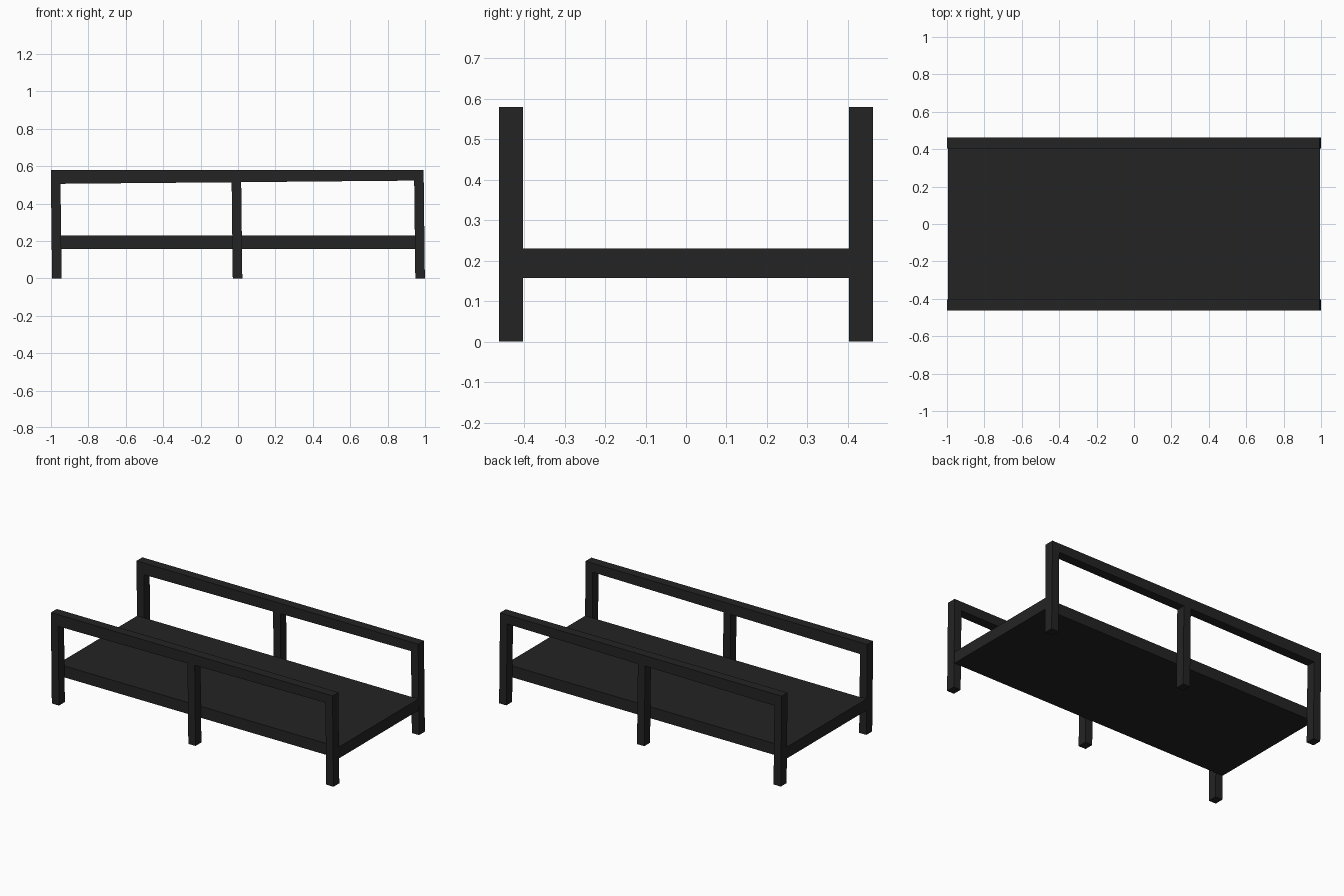
import bpy, bmesh

if "Cube" in bpy.data.objects:
    bpy.data.objects.remove(bpy.data.objects["Cube"])

black = bpy.data.materials.new("charcoal black")
black.diffuse_color = (0.0175, 0.0175, 0.0175, 1)
black.use_nodes = True
black.node_tree.nodes["Principled BSDF"].inputs["Base Color"].default_value = black.diffuse_color


def prism(name, profile, y0, y1):
    """Extrude an x-z outline from y0 to y1."""
    bm = bmesh.new()
    face = bm.faces.new([bm.verts.new((x, y0, z)) for x, z in profile])
    ext = bmesh.ops.extrude_face_region(bm, geom=[face])
    moved = [v for v in ext["geom"] if isinstance(v, bmesh.types.BMVert)]
    bmesh.ops.translate(bm, verts=moved, vec=(0, y1 - y0, 0))
    bmesh.ops.recalc_face_normals(bm, faces=bm.faces)
    mesh = bpy.data.meshes.new(name)
    bm.to_mesh(mesh)
    bm.free()
    mesh.materials.append(black)
    obj = bpy.data.objects.new(name, mesh)
    bpy.context.collection.objects.link(obj)
    return obj


# flat platform between the two side frames
prism("platform", [(-0.995, 0.157), (0.995, 0.157), (0.995, 0.23), (-0.995, 0.23)], -0.403, 0.403)

# side frames: a slightly tapered rail on three slightly leaning posts
for side, sign in (("front", -1), ("back", 1)):
    y0, y1 = sorted((sign * 0.403, sign * 0.462))
    prism(side + "_rail", [(-1.0, 0.505), (0.993, 0.523), (0.993, 0.58), (-1.0, 0.58)], y0, y1)
    for label, x, top in (("left", -1.0, 0.505), ("middle", -0.034, 0.514), ("right", 0.942, 0.5225)):
        w = 0.051
        prism(f"{side}_{label}_post",
              [(x + 0.006, 0), (x + w + 0.006, 0), (x + w, top + 0.001), (x, top)], y0, y1)
